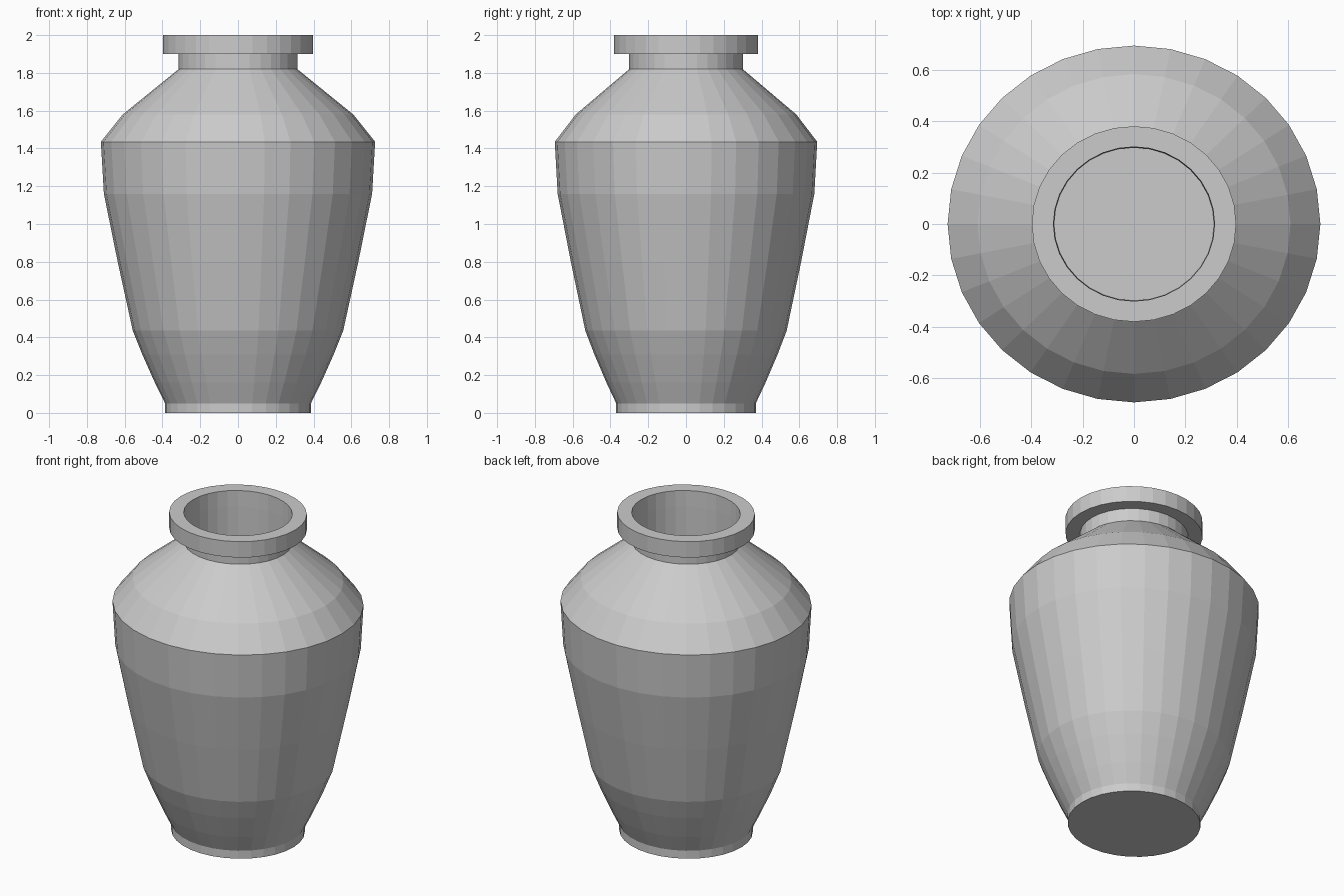
import bpy
import bmesh
from math import cos, sin, pi

if "Cube" in bpy.data.objects:
    bpy.data.objects.remove(bpy.data.objects["Cube"])

SIDES = 32
Y_RATIO = 0.957  # the vase is slightly oval


def lathe(name, profile):
    """Spin a (radius, z) profile into a flat-shaded oval shell, capped at both ends."""
    bm = bmesh.new()
    rings = [[bm.verts.new((r * cos(2 * pi * i / SIDES),
                            r * Y_RATIO * sin(2 * pi * i / SIDES), z))
              for i in range(SIDES)] for r, z in profile]
    for low, high in zip(rings, rings[1:]):
        for i in range(SIDES):
            j = (i + 1) % SIDES
            bm.faces.new((low[i], low[j], high[j], high[i]))
    bm.faces.new(rings[0][::-1])
    bm.faces.new(rings[-1])
    bmesh.ops.recalc_face_normals(bm, faces=bm.faces)
    mesh = bpy.data.meshes.new(name)
    bm.to_mesh(mesh)
    bm.free()
    obj = bpy.data.objects.new(name, mesh)
    bpy.context.collection.objects.link(obj)
    return obj


lathe("vase", [
    # foot and belly
    (0.386, 0.0), (0.386, 0.05), (0.44, 0.16), (0.507, 0.31), (0.557, 0.435),
    (0.637, 0.80), (0.71, 1.16), (0.726, 1.435),
    # shoulder and neck
    (0.61, 1.58), (0.314, 1.82), (0.314, 1.90),
    # rim
    (0.398, 1.90), (0.398, 2.0), (0.314, 2.0),
    # straight inner well, kept just inside the neck wall
    (0.312, 1.9), (0.310, 0.10),
])
